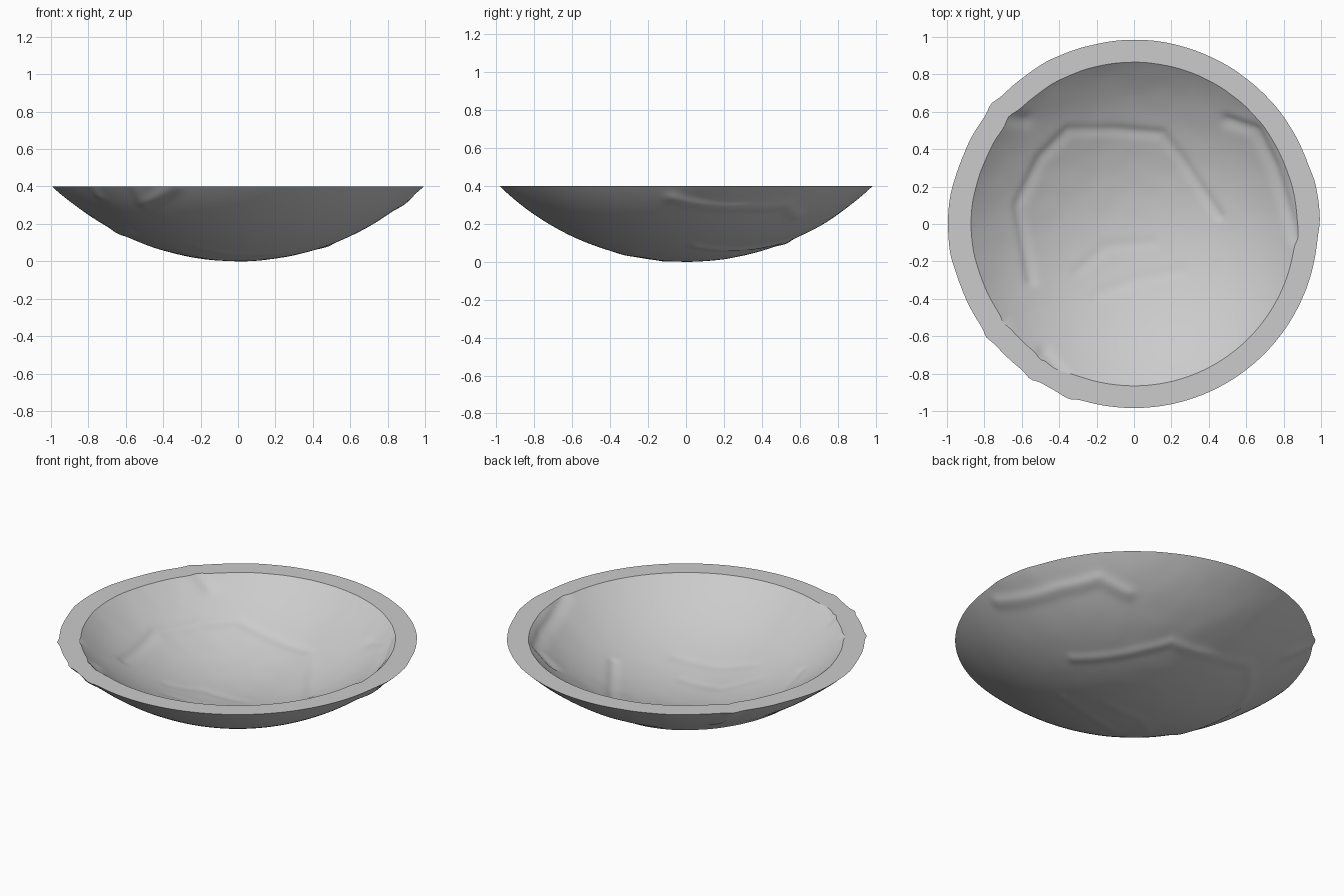
import bpy, bmesh, math
from mathutils import Vector, noise

cube = bpy.data.objects.get("Cube")
if cube:
    bpy.data.objects.remove(cube)

SEGS, RINGS = 240, 80
OUTER, INNER = 1.41, 1.33      # concentric sphere radii
CENTRE, RIM = 1.41, 0.4        # sphere centre height, cut height

# Relief ridges as plan paths: (height, width, points)
RIDGES = [
    (0.007, 0.030, [(-0.55, -0.3), (-0.62, 0.1), (-0.5, 0.35), (-0.35, 0.5), (-0.1, 0.5),
                    (0.15, 0.48), (0.25, 0.35), (0.35, 0.2), (0.45, 0.05)]),
    (0.010, 0.030, [(0.5, 0.55), (0.65, 0.5), (0.75, 0.3), (0.81, 0.1), (0.86, -0.07)]),
    (0.003, 0.035, [(-0.3, -0.25), (-0.15, -0.12), (0.1, -0.1)]),
    (0.003, 0.035, [(-0.2, -0.38), (0, -0.3), (0.25, -0.25)]),
    (0.010, 0.030, [(-0.52, -0.78), (-0.48, -0.68), (-0.38, -0.8), (-0.32, -0.87)]),
    (0.010, 0.035, [(-0.58, 0.55), (-0.7, 0.57), (-0.73, 0.64)]),
    (0.008, 0.030, [(-0.74, -0.57), (-0.7, -0.53)]),
    (0.008, 0.100, [(-0.95, 0.15), (-0.95, -0.15)]),
    (0.007, 0.060, [(0.9, 0.2), (0.94, 0.02)]),
]


def segment_distance(p, a, b):
    ab = b - a
    t = max(0.0, min(1.0, (p - a).dot(ab) / ab.length_squared))
    return (p - a - ab * t).length


PATHS = [(h, w, [(Vector(a), Vector(b)) for a, b in zip(pts, pts[1:])])
         for h, w, pts in RIDGES]


def relief(x, y):
    p = Vector((x, y))
    total = 0.0
    for height, width, segs in PATHS:
        d = min(segment_distance(p, a, b) for a, b in segs)
        total += height * math.exp(-(d / width) ** 2)
    # faint roughness, fading out toward the lower right of the plan
    mask = max(0.0, min(1.0, 0.6 + 0.6 * (y - x * 0.5)))
    return total + 0.002 * mask * noise.noise(Vector((x * 8, y * 8, 0)))


def add_skin(bm, radius, inward):
    """Spherical cap with relief, cut flat at the rim; returns its rim loop."""
    pole = bm.verts.new((0, 0, CENTRE - radius))
    base_tilt = math.acos((CENTRE - RIM) / radius)
    prev = None
    for i in range(1, RINGS + 1):
        ring = []
        for j in range(SEGS):
            a = math.tau * j / SEGS
            f = i / RINGS
            plan = INNER * math.sin(f * base_tilt)
            r = radius + relief(plan * math.cos(a), plan * math.sin(a))
            tilt = f * math.acos((CENTRE - RIM) / r)
            rho = r * math.sin(tilt)
            z = max(0.0, CENTRE - r * math.cos(tilt))
            ring.append(bm.verts.new((rho * math.cos(a), rho * math.sin(a), z)))
        for j in range(SEGS):
            k = (j + 1) % SEGS
            face = [ring[j], ring[k], prev[k], prev[j]] if prev else [ring[j], ring[k], pole]
            bm.faces.new(face if inward else face[::-1])
        prev = ring
    return prev


# Bowl shell: outer skin, inner skin and flat rim
bm = bmesh.new()
outer_rim = add_skin(bm, OUTER, False)
inner_rim = add_skin(bm, INNER, True)
for j in range(SEGS):
    k = (j + 1) % SEGS
    bm.faces.new([outer_rim[j], outer_rim[k], inner_rim[k], inner_rim[j]])
bmesh.ops.recalc_face_normals(bm, faces=bm.faces)
mesh = bpy.data.meshes.new("bowl_shell")
bm.to_mesh(mesh)
bm.free()
bowl = bpy.data.objects.new("bowl_shell", mesh)
bpy.context.collection.objects.link(bowl)

# Plain grey material
grey = bpy.data.materials.new("light_grey")
grey.use_nodes = True
colour = (0.6, 0.6, 0.6, 1)
grey.diffuse_color = colour
grey.node_tree.nodes["Principled BSDF"].inputs["Base Color"].default_value = colour
mesh.materials.append(grey)

# Smooth skins with crisp rim edges
bpy.ops.object.select_all(action='DESELECT')
bowl.select_set(True)
bpy.context.view_layer.objects.active = bowl
bpy.ops.object.shade_smooth_by_angle(angle=math.radians(30))
